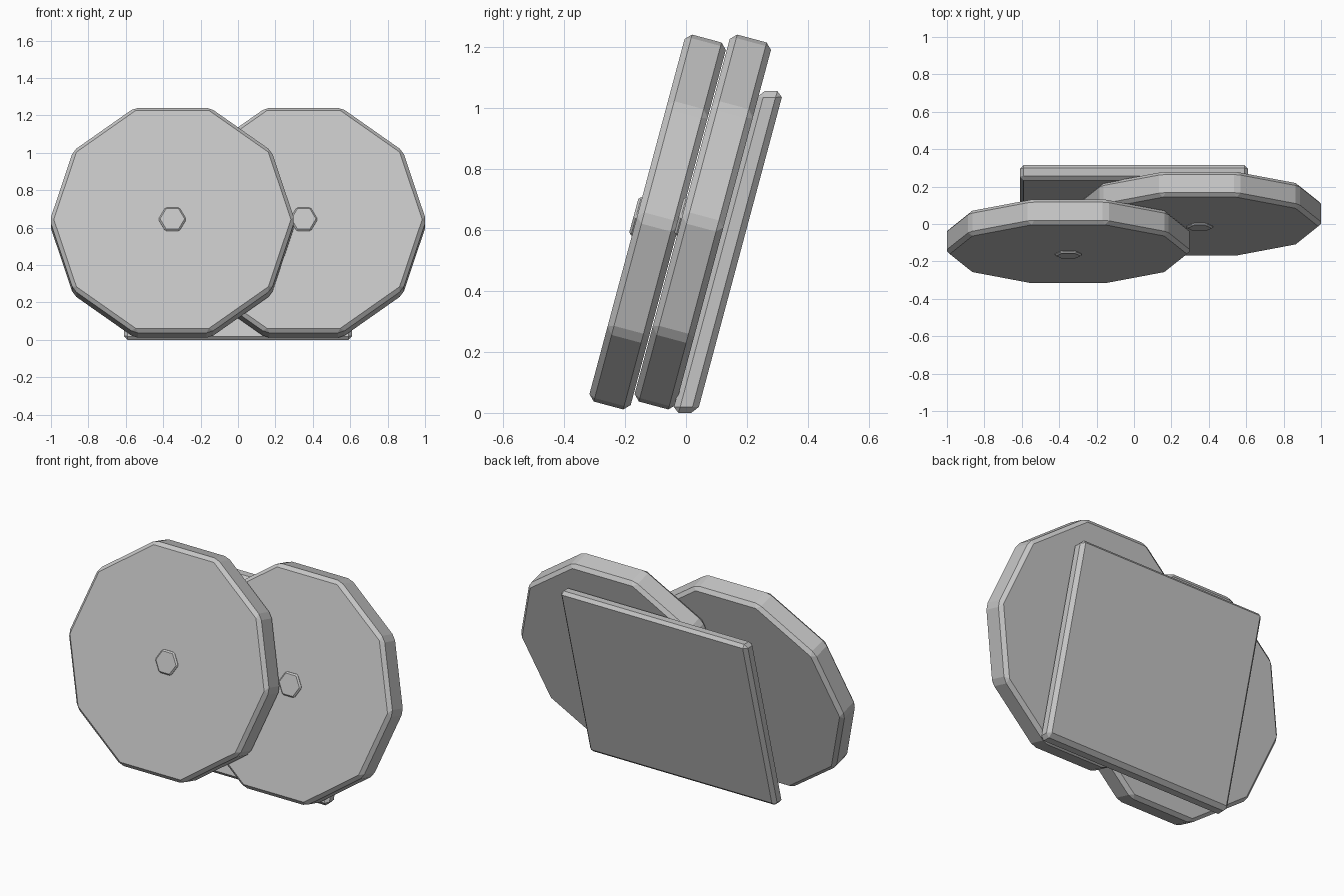
import bpy
import bmesh
from math import cos, sin, tan, pi, radians

if "Cube" in bpy.data.objects:
    bpy.data.objects.remove(bpy.data.objects["Cube"], do_unlink=True)

LEAN = radians(15)

grey = bpy.data.materials.new("light_grey")
grey.use_nodes = True
colour = (0.56, 0.56, 0.56, 1)
grey.diffuse_color = colour
grey.node_tree.nodes["Principled BSDF"].inputs["Base Color"].default_value = colour


def finish(name, bm, bevel):
    """Chamfer every edge and turn the mesh into an object."""
    bmesh.ops.recalc_face_normals(bm, faces=bm.faces)
    bmesh.ops.bevel(bm, geom=bm.edges[:], offset=bevel, offset_type='OFFSET',
                    segments=1, profile=0.5, affect='EDGES', clamp_overlap=True)
    bmesh.ops.recalc_face_normals(bm, faces=bm.faces)
    mesh = bpy.data.meshes.new(name)
    bm.to_mesh(mesh)
    bm.free()
    mesh.materials.append(grey)
    obj = bpy.data.objects.new(name, mesh)
    bpy.context.collection.objects.link(obj)
    return obj


def prism(name, sides, radius, front, back, bevel, location):
    """Regular prism facing -y, leaning back."""
    bm = bmesh.new()
    ring = [bm.verts.new((radius * cos(2 * pi * i / sides), front,
                          radius * sin(2 * pi * i / sides))) for i in range(sides)]
    face = bm.faces.new(ring)
    extruded = bmesh.ops.extrude_face_region(bm, geom=[face], use_keep_orig=True)
    for v in extruded["geom"]:
        if isinstance(v, bmesh.types.BMVert):
            v.co.y = back
    obj = finish(name, bm, bevel)
    obj.location = location
    obj.rotation_euler.x = -LEAN
    return obj


# Two overlapping ten-sided discs, each with a small six-sided hub
for label, x, y in (("front", -0.351, -0.093), ("rear", 0.351, 0.055)):
    place = (x, y, 0.626)
    prism(label + "_disc", 10, 0.655, -0.07, 0.07, 0.02, place)
    prism(label + "_hub", 6, 0.075, -0.081, -0.04, 0.008, place)

# Leaning back plate with level top and bottom edges
bm = bmesh.new()
bmesh.ops.create_cube(bm, size=1)
for v in bm.verts:
    z = (v.co.z + 0.5) * 1.055
    v.co = (v.co.x * 1.22, v.co.y * 0.082 - 0.004 + z * tan(LEAN), z)
finish("back_plate", bm, 0.02)
